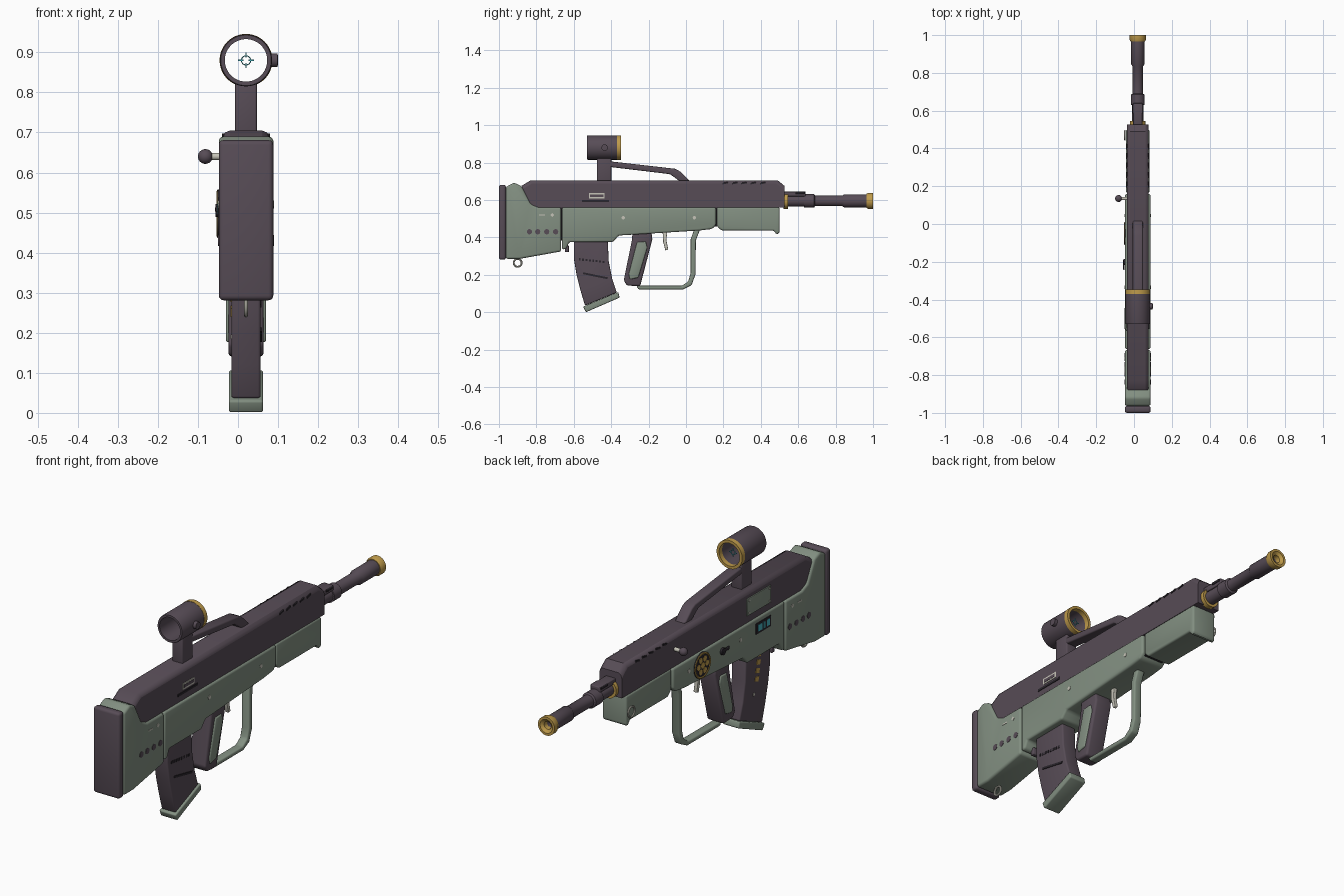
import bpy, bmesh, math
from mathutils import Vector

CX = 0.02  # centre plane of the body


def mat(name, hexcol):
    lin = []
    for i in (0, 2, 4):
        c = int(hexcol[i:i + 2], 16) / 255
        lin.append(c / 12.92 if c <= 0.04045 else ((c + 0.055) / 1.055) ** 2.4)
    m = bpy.data.materials.new(name)
    m.diffuse_color = (*lin, 1)
    return m


DARK = mat("dark plum grey", "574c56")
GREEN = mat("sage green", "828f81")
GOLD = mat("brass", "bf9b4b")
LIGHT = mat("pale metal", "c6c4b8")
CYAN = mat("cyan", "48b4c0")
BLACK = mat("near black", "2a262c")


def finish(name, bm, m, bevel=0.0, seg=3):
    bmesh.ops.remove_doubles(bm, verts=bm.verts, dist=1e-5)
    bmesh.ops.recalc_face_normals(bm, faces=bm.faces)
    if bevel:
        edges = [e for e in bm.edges if e.calc_face_angle(0) > math.radians(28)]
        bmesh.ops.bevel(bm, geom=edges, offset=bevel, segments=seg, profile=0.5,
                        affect='EDGES', clamp_overlap=True)
    me = bpy.data.meshes.new(name)
    bm.to_mesh(me)
    bm.free()
    me.materials.append(m)
    ob = bpy.data.objects.new(name, me)
    bpy.context.collection.objects.link(ob)
    bpy.ops.object.select_all(action='DESELECT')
    ob.select_set(True)
    bpy.context.view_layer.objects.active = ob
    bpy.ops.object.shade_smooth_by_angle(angle=math.radians(35))
    return ob


def prism(name, pts, half, m, bevel=0.0, cx=CX):
    """Side outline of (y, z) points, extruded across x."""
    bm = bmesh.new()
    f = bm.faces.new([bm.verts.new((cx - half, y, z)) for y, z in pts])
    r = bmesh.ops.extrude_face_region(bm, geom=[f])
    bmesh.ops.translate(bm, vec=(2 * half, 0, 0),
                        verts=[v for v in r['geom'] if isinstance(v, bmesh.types.BMVert)])
    return finish(name, bm, m, bevel)


def box(name, c, size, m, bevel=0.0, tilt=0.0):
    """Box of centre and size, tilted in the side plane."""
    pts = []
    for sy, sz in ((-1, -1), (1, -1), (1, 1), (-1, 1)):
        y, z = sy * size[1] / 2, sz * size[2] / 2
        pts.append((c[1] + y * math.cos(tilt) - z * math.sin(tilt),
                    c[2] + y * math.sin(tilt) + z * math.cos(tilt)))
    return prism(name, pts, size[0] / 2, m, bevel, c[0])


def lathe(name, prof, c, m, axis='y', closed=False, n=32):
    """Spin (distance, radius) points about the x or y axis through c."""
    bm = bmesh.new()
    rings = []
    for t, r in prof:
        ring = []
        for i in range(n):
            a = 2 * math.pi * i / n
            p, q = r * math.cos(a), r * math.sin(a)
            ring.append(bm.verts.new(Vector(c) + Vector((p, t, q) if axis == 'y' else (t, p, q))))
        rings.append(ring)
    pairs = list(zip(rings, rings[1:])) + ([(rings[-1], rings[0])] if closed else [])
    for a, b in pairs:
        for i in range(n):
            j = (i + 1) % n
            bm.faces.new((a[i], a[j], b[j], b[i]))
    return finish(name, bm, m)


def disc(name, c, r, thick, m, axis='x', n=24):
    h = thick / 2
    return lathe(name, [(-h, 0), (-h, r), (h, r), (h, 0)], c, m, axis, n=n)


def torus(name, c, R, r, m, axis='x'):
    prof = [(r * math.cos(a * math.pi / 4), R + r * math.sin(a * math.pi / 4)) for a in range(8)]
    return lathe(name, prof, c, m, axis, closed=True)


# stock, lower body and fore-end
box("butt_pad", (CX, -0.9815, 0.481), (0.136, 0.037, 0.40), DARK, 0.012)
prism("stock", [(-0.963, 0.285), (-0.89, 0.285), (-0.667, 0.325), (-0.667, 0.56), (-0.79, 0.56),
                (-0.83, 0.577), (-0.857, 0.63), (-0.88, 0.675), (-0.92, 0.692), (-0.963, 0.67)],
      0.068, GREEN, 0.011)
prism("lower_body", [(-0.663, 0.335), (-0.64, 0.338), (-0.625, 0.375), (-0.39, 0.375),
                     (-0.36, 0.41), (0.075, 0.437), (0.14, 0.445), (0.16, 0.465), (0.16, 0.56),
                     (-0.663, 0.56)], 0.067, GREEN, 0.01)
prism("body_core", [(-0.75, 0.36), (-0.6, 0.4), (0.3, 0.47), (0.3, 0.6), (-0.75, 0.6)], 0.05, BLACK)
prism("fore_end", [(0.165, 0.56), (0.5, 0.56), (0.5, 0.425), (0.485, 0.415), (0.468, 0.437),
                   (0.19, 0.437), (0.165, 0.46)], 0.062, GREEN, 0.01)

# upper receiver: outline extruded, then its top edge pulled in as a chamfer
upper = prism("upper_receiver", [(-0.88, 0.675), (-0.83, 0.705), (0.49, 0.705), (0.527, 0.675),
                                 (0.527, 0.56), (-0.79, 0.56), (-0.83, 0.577), (-0.857, 0.63)],
              0.058, DARK)
bm = bmesh.new()
bm.from_mesh(upper.data)
top = [e for e in bm.edges if all(v.co.z > 0.66 for v in e.verts)
       and abs(e.verts[0].co.x - e.verts[1].co.x) < 1e-4]
bmesh.ops.bevel(bm, geom=top, offset=0.018, segments=2, profile=0.5, affect='EDGES')
bm.to_mesh(upper.data)
bm.free()
for s in (-1, 1):
    for i in range(5):
        box("vent_slot", (CX + s * 0.054, 0.21 + i * 0.05, 0.69), (0.012, 0.03, 0.008), BLACK, 0, 0.2)

# barrel, spun from a stepped profile
B = (CX, 0, 0.595)
lathe("barrel", [(0.5, 0.03), (0.63, 0.03), (0.63, 0.036), (0.685, 0.036), (0.69, 0.028),
                 (0.835, 0.028), (0.845, 0.035), (0.968, 0.035), (0.968, 0.018), (0.9, 0.018),
                 (0.9, 0)], B, DARK)
lathe("barrel_collar", [(0.52, 0.03), (0.52, 0.042), (0.545, 0.042), (0.545, 0.03)], B, GOLD, closed=True)
lathe("muzzle_ring", [(0.965, 0.018), (0.965, 0.038), (0.975, 0.043), (1.0, 0.043), (1.0, 0.032),
                      (0.99, 0.018)], B, GOLD, closed=True)
box("gas_block", (CX, 0.58, 0.632), (0.05, 0.12, 0.026), DARK, 0.004)
box("gas_block_cap", (CX, 0.61, 0.638), (0.058, 0.05, 0.012), BLACK, 0.003)

# carry handle and sight
box("sight_post", (CX, -0.4375, 0.76), (0.054, 0.077, 0.13), DARK, 0.005)
prism("carry_handle", [(-0.42, 0.808), (-0.06, 0.767), (-0.035, 0.755), (0.02, 0.703), (-0.03, 0.697),
                       (-0.085, 0.738), (-0.42, 0.778)], 0.027, DARK, 0.007)
S = (CX, 0, 0.88)
lathe("sight_tube", [(-0.53, 0.053), (-0.53, 0.063), (-0.525, 0.065), (-0.37, 0.065), (-0.37, 0.053)],
      S, DARK, closed=True, n=48)
lathe("sight_front_ring", [(-0.37, 0.053), (-0.37, 0.066), (-0.348, 0.066), (-0.348, 0.053)],
      S, GOLD, closed=True, n=48)
lathe("sight_knob", [(0.06, 0.017), (0.079, 0.017), (0.08, 0), (0.06, 0)], (CX, -0.435, 0.88), DARK, 'x')
torus("reticle_ring", (CX, -0.375, 0.88), 0.0115, 0.0013, CYAN, 'y')
for s in (-1, 1):
    box("reticle_tick", (CX + s * 0.013, -0.375, 0.88), (0.013, 0.003, 0.003), CYAN)
    box("reticle_tick", (CX, -0.375, 0.88 + s * 0.013), (0.003, 0.003, 0.013), CYAN)

# magazine
prism("magazine", [(-0.6, 0.42), (-0.6, 0.29), (-0.585, 0.2), (-0.565, 0.12), (-0.54, 0.035),
                   (-0.37, 0.105), (-0.395, 0.18), (-0.413, 0.27), (-0.42, 0.42)], 0.0365, DARK, 0.007)
prism("magazine_base", [(-0.55, 0.03), (-0.535, 0.0), (-0.355, 0.078), (-0.362, 0.108)], 0.043, GREEN, 0.006)
for i in range(8):
    box("magazine_notch", (CX + 0.0365, -0.568 + i * 0.018, 0.283 - i * 0.002), (0.004, 0.01, 0.012), BLACK)
box("magazine_rib", (CX + 0.0365, -0.485, 0.195), (0.006, 0.135, 0.01), BLACK, 0, -0.2)
for i in range(4):
    box("magazine_marker", (CX - 0.0365, -0.515 + i * 0.006, 0.365 - i * 0.037), (0.005, 0.026, 0.022), GOLD, 0, 0.3)
box("magazine_mark", (CX - 0.0365, -0.475, 0.19), (0.004, 0.012, 0.012), LIGHT)
box("magazine_catch", (CX, -0.637, 0.338), (0.05, 0.022, 0.035), DARK, 0.004)

# grip, trigger and guard
prism("grip", [(-0.285, 0.43), (-0.185, 0.43), (-0.18, 0.39), (-0.245, 0.14), (-0.315, 0.142),
               (-0.333, 0.17), (-0.29, 0.38)], 0.044, DARK, 0.01)
prism("grip_panel", [(-0.262, 0.375), (-0.215, 0.378), (-0.207, 0.345), (-0.255, 0.185), (-0.3, 0.175),
                     (-0.306, 0.205)], 0.05, GREEN, 0.006)
prism("trigger", [(-0.125, 0.43), (-0.1, 0.43), (-0.105, 0.385), (-0.095, 0.335), (-0.11, 0.33),
                  (-0.122, 0.375)], 0.009, LIGHT, 0.003)
prism("trigger_guard", [(0.045, 0.445), (0.025, 0.39), (0.025, 0.21), (0.012, 0.165), (-0.02, 0.142),
                        (-0.265, 0.142), (-0.255, 0.122), (-0.015, 0.122), (0.03, 0.145), (0.05, 0.2),
                        (0.053, 0.385), (0.076, 0.445)], 0.02, GREEN, 0.007)

# details found on both sides
for s in (-1, 1):
    x = CX + s * 0.068
    for y in (-0.837, -0.793, -0.745, -0.697):
        disc("stock_hole", (x, y, 0.43), 0.014, 0.003, DARK)
    box("stock_diamond", (x, -0.715, 0.52), (0.003, 0.014, 0.014), LIGHT, 0, math.pi / 4)
    box("stock_dash", (x, -0.77, 0.52), (0.003, 0.03, 0.006), LIGHT)
    for y in (-0.335, 0.045):
        disc("body_screw", (CX + s * 0.067, y, 0.505), 0.009, 0.004, LIGHT)

# right side: ejection port
R = CX + 0.058
box("port_frame", (R, -0.477, 0.622), (0.005, 0.085, 0.028), LIGHT)
box("port_window", (R + 0.001, -0.477, 0.622), (0.006, 0.07, 0.014), DARK)
box("port_slot", (R, -0.483, 0.594), (0.006, 0.145, 0.011), BLACK)

# left side: cover plate, display, emblem disc, selector and charging handle
L = CX - 0.067
box("cover_plate", (CX - 0.059, -0.48, 0.632), (0.008, 0.175, 0.08), GREEN, 0.002)
for y in (-0.555, -0.405):
    for z in (0.603, 0.661):
        disc("cover_screw", (CX - 0.063, y, z), 0.005, 0.003, LIGHT, n=12)
box("display", (L, -0.5, 0.513), (0.006, 0.11, 0.05), BLACK)
for y, w in ((-0.535, 0.022), (-0.505, 0.012), (-0.475, 0.03)):
    box("display_bar", (L - 0.003, y, 0.513), (0.003, w, 0.03), CYAN)
disc("round_plate", (L, -0.05, 0.497), 0.06, 0.008, BLACK, n=32)
torus("round_plate_rim", (L - 0.002, -0.05, 0.497), 0.055, 0.005, GOLD)
disc("round_plate_hub", (L - 0.004, -0.05, 0.497), 0.014, 0.004, GOLD)
for i in range(6):
    a = i * math.pi / 3
    disc("round_plate_petal", (L - 0.004, -0.05 + 0.031 * math.cos(a), 0.497 + 0.031 * math.sin(a)),
         0.013, 0.004, GOLD, n=12)
disc("selector_pivot", (L - 0.003, -0.2, 0.505), 0.016, 0.012, BLACK)
box("selector_lever", (L - 0.006, -0.215, 0.508), (0.008, 0.055, 0.014), BLACK, 0.003)
lathe("charging_rod", [(-0.075, 0), (-0.075, 0.009), (-0.03, 0.009), (-0.03, 0)], (0, 0.135, 0.64), LIGHT, 'x')
lathe("charging_knob", [(-0.0185 * math.cos(i * math.pi / 12), 0.0185 * math.sin(i * math.pi / 12))
                        for i in range(13)], (-0.0815, 0.135, 0.64), DARK, 'x')

# sling rings
torus("front_sling_ring", (CX - 0.068, 0.47, 0.478), 0.024, 0.004, LIGHT)
torus("rear_sling_ring", (CX, -0.9, 0.264), 0.021, 0.005, LIGHT)
